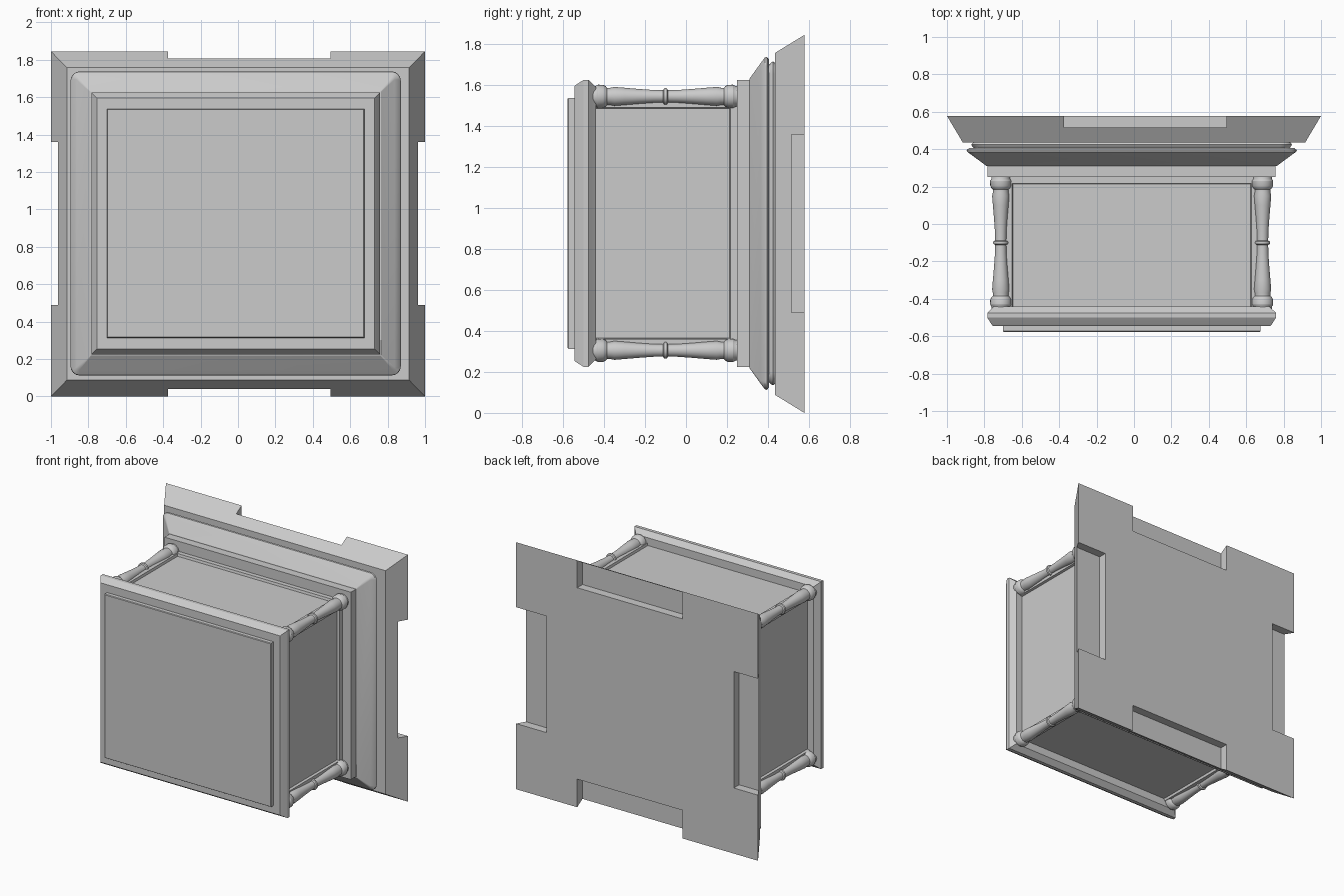
import bpy, bmesh, math
from mathutils import Matrix, Vector

cube = bpy.data.objects.get("Cube")
if cube:
    bpy.data.objects.remove(cube)

stone = bpy.data.materials.new("light grey stone")
stone.use_nodes = True
stone.diffuse_color = (0.6, 0.6, 0.6, 1)
stone.node_tree.nodes["Principled BSDF"].inputs["Base Color"].default_value = (0.6, 0.6, 0.6, 1)

CX, CZ = -0.0125, 0.925      # axis of the box, which runs along y
parts = []


def finish(name, bm):
    bmesh.ops.recalc_face_normals(bm, faces=bm.faces)
    mesh = bpy.data.meshes.new(name)
    bm.to_mesh(mesh)
    bm.free()
    mesh.materials.append(stone)
    obj = bpy.data.objects.new(name, mesh)
    bpy.context.collection.objects.link(obj)
    parts.append(obj)
    return obj


def loft(bm, rings):
    """Skin closed rings of points and cap both ends."""
    loops = [[bm.verts.new(p) for p in ring] for ring in rings]
    n = len(loops[0])
    for a, b in zip(loops, loops[1:]):
        for i in range(n):
            j = (i + 1) % n
            bm.faces.new((a[i], a[j], b[j], b[i]))
    bm.faces.new(loops[0])
    bm.faces.new(loops[-1])


def rect(y, hx, hz, cx, cz, r):
    """Rectangle across the axis; r > 0 rounds the corners."""
    steps = 5 if r else 1
    pts = []
    for q, (sx, sz) in enumerate(((1, 1), (-1, 1), (-1, -1), (1, -1))):
        for k in range(steps):
            a = math.pi / 2 * (q + k / max(steps - 1, 1))
            pts.append((cx + sx * (hx - r) + r * math.cos(a), y,
                        cz + sz * (hz - r) + r * math.sin(a)))
    return pts


def moulding(name, profile, cx=CX, cz=CZ):
    """Rectangular moulding from (y, half width, half height, corner radius) steps."""
    bm = bmesh.new()
    loft(bm, [rect(y, hx, hz, cx, cz, r) for y, hx, hz, r in profile])
    return finish(name, bm)


def box(bm, x, y, z):
    m = Matrix.LocRotScale(Vector((sum(x) / 2, sum(y) / 2, sum(z) / 2)), None,
                           Vector((x[1] - x[0], y[1] - y[0], z[1] - z[0])))
    bmesh.ops.create_cube(bm, size=1, matrix=m)


# Sloped back plate with a notch cut into each side
plate = moulding("back_plate", [(0.435, 0.915, 0.835, 0), (0.578, 1, 0.9225, 0)], 0, 0.9225)
bm = bmesh.new()
NOTCH_Y = (0.515, 0.7)
for x in ((0.75, 1.2), (-1.2, -0.8)):
    box(bm, x, NOTCH_Y, (0.49, 1.36))
for z in ((1.64, 2), (-0.2, 0.21)):
    box(bm, (-0.375, 0.495), NOTCH_Y, z)
cutter = finish("notch_cutter", bm)
cutter.hide_render = True
mod = plate.modifiers.new("notches", 'BOOLEAN')
mod.object, mod.operation, mod.solver = cutter, 'DIFFERENCE', 'EXACT'
bpy.context.view_layer.objects.active = plate
bpy.ops.object.modifier_apply(modifier=mod.name)
parts.remove(cutter)
bpy.data.objects.remove(cutter)

# Stepped mouldings between the plate and the body
moulding("lip_moulding", [(0.40, 0.84, 0.77, 0.05), (0.415, 0.852, 0.785, 0.06),
                          (0.425, 0.857, 0.79, 0.06), (0.44, 0.845, 0.78, 0.05)])
moulding("sloped_moulding", [(0.31, 0.776, 0.706, 0.004), (0.365, 0.85, 0.783, 0.015),
                             (0.385, 0.878, 0.81, 0.04), (0.395, 0.883, 0.813, 0.05),
                             (0.405, 0.87, 0.80, 0.05)])
moulding("inner_step", [(0.25, 0.77, 0.7, 0), (0.32, 0.77, 0.7, 0)])

# Body with a raised frame around each recessed side panel
bm = bmesh.new()
box(bm, (CX - 0.7, CX + 0.7), (-0.527, 0.277), (CZ - 0.625, CZ + 0.625))
sides = [f for f in bm.faces if abs(f.normal.y) < 0.5]
bmesh.ops.inset_individual(bm, faces=sides, thickness=0.085, depth=0)
bmesh.ops.inset_individual(bm, faces=sides, thickness=0.006, depth=-0.018)
finish("body", bm)

# Turned corner columns, half a profile mirrored about the middle ring
half = [(0, 0.041), (0.007, 0.039), (0.012, 0.03), (0.06, 0.031), (0.13, 0.036),
        (0.2, 0.042), (0.25, 0.046), (0.27, 0.042), (0.285, 0.042), (0.292, 0.05),
        (0.305, 0.056), (0.33, 0.057), (0.342, 0.05), (0.36, 0.05)]
profile = [(-d, r) for d, r in reversed(half[1:])] + half
for side, sx in (("left", 1), ("right", -1)):
    for level, sz in (("upper", 1), ("lower", -1)):
        bm = bmesh.new()
        cx, cz = CX + sx * 0.7, CZ + sz * 0.62
        turns = [math.tau * i / 24 for i in range(24)]
        loft(bm, [[(cx + r * math.cos(a), -0.1 + d, cz + r * math.sin(a)) for a in turns]
                  for d, r in profile])
        finish(f"{level}_{side}_column", bm)

# Front cap with its raised panel
moulding("front_cap", [(-0.545, 0.742, 0.67, 0), (-0.535, 0.75, 0.678, 0),
                       (-0.5, 0.772, 0.7, 0), (-0.475, 0.772, 0.7, 0),
                       (-0.455, 0.75, 0.68, 0), (-0.44, 0.735, 0.665, 0)])
moulding("front_panel", [(-0.578, 0.684, 0.608, 0), (-0.573, 0.688, 0.612, 0),
                         (-0.54, 0.688, 0.612, 0)])

# Smooth shading with crisp edges on every part
bpy.ops.object.select_all(action='DESELECT')
for obj in parts:
    obj.select_set(True)
bpy.context.view_layer.objects.active = plate
bpy.ops.object.shade_smooth_by_angle(angle=math.radians(32))
